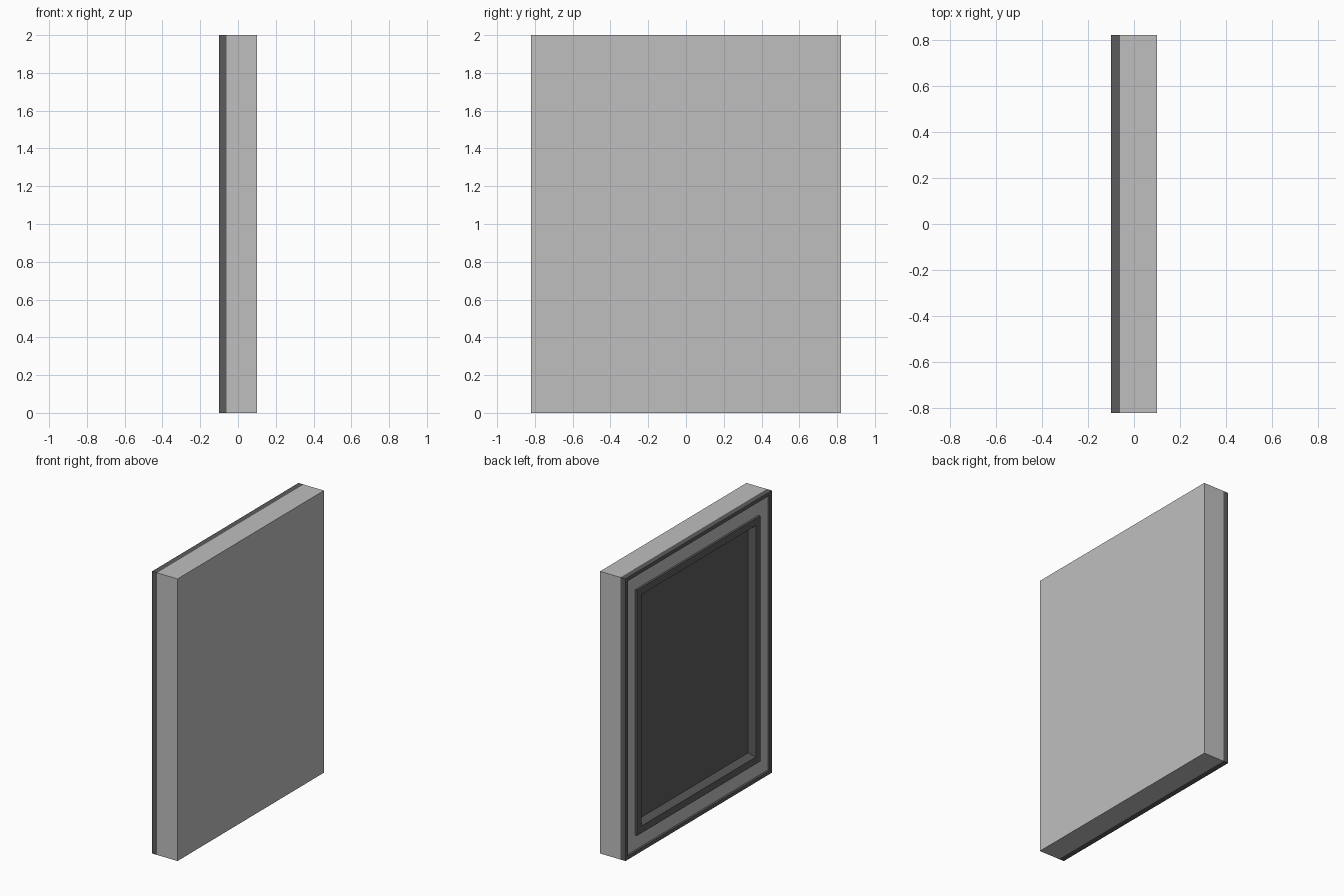
import bpy, bmesh

cube = bpy.data.objects.get("Cube")
if cube:
    bpy.data.objects.remove(cube, do_unlink=True)

HALF_Y, HEIGHT = 0.82, 2.0


def material(name, value):
    mat = bpy.data.materials.new(name)
    mat.use_nodes = True
    colour = (value, value, value, 1)
    mat.diffuse_color = colour
    mat.node_tree.nodes["Principled BSDF"].inputs["Base Color"].default_value = colour
    return mat


light = material("light grey", 0.52)
dark = material("dark grey", 0.107)


def nested_rectangles(name, profile, mats, light_ring=None):
    """Join rectangles given as (inset from outline, x) and cap both ends."""
    bm = bmesh.new()
    rings = []
    for inset, x in profile:
        y, low, high = HALF_Y - inset, inset, HEIGHT - inset
        corners = ((-y, low), (y, low), (y, high), (-y, high))
        rings.append([bm.verts.new((x, cy, cz)) for cy, cz in corners])
    for r, (a, b) in enumerate(zip(rings, rings[1:])):
        for i in range(4):
            j = (i + 1) % 4
            face = bm.faces.new((a[i], a[j], b[j], b[i]))
            face.material_index = int(r == light_ring)
    bm.faces.new(rings[0])
    bm.faces.new(rings[-1])
    bmesh.ops.recalc_face_normals(bm, faces=bm.faces)
    mesh = bpy.data.meshes.new(name)
    bm.to_mesh(mesh)
    bm.free()
    for mat in mats:
        mesh.materials.append(mat)
    obj = bpy.data.objects.new(name, mesh)
    bpy.context.collection.objects.link(obj)
    return obj


# Plain cabinet body, hollowed behind the moulded panel
nested_rectangles("cabinet_body", [(0, 0.1), (0, -0.06), (0.02, -0.06), (0.02, -0.02)], [light])

# Moulded door: rim, light band, ridge, sloped recess, groove, raised centre
door = [
    (0, -0.03), (0, -0.1), (0.025, -0.1),
    (0.025, -0.085), (0.13, -0.085),
    (0.13, -0.1), (0.18, -0.1),
    (0.21, -0.06), (0.34, -0.06),
    (0.35, -0.04), (0.525, -0.04),
    (0.535, -0.06),
]
# Start the door on the body's front plane so its edge meets the body
door[0] = (0, -0.06)
nested_rectangles("moulded_door", door, [dark, light], light_ring=3)
